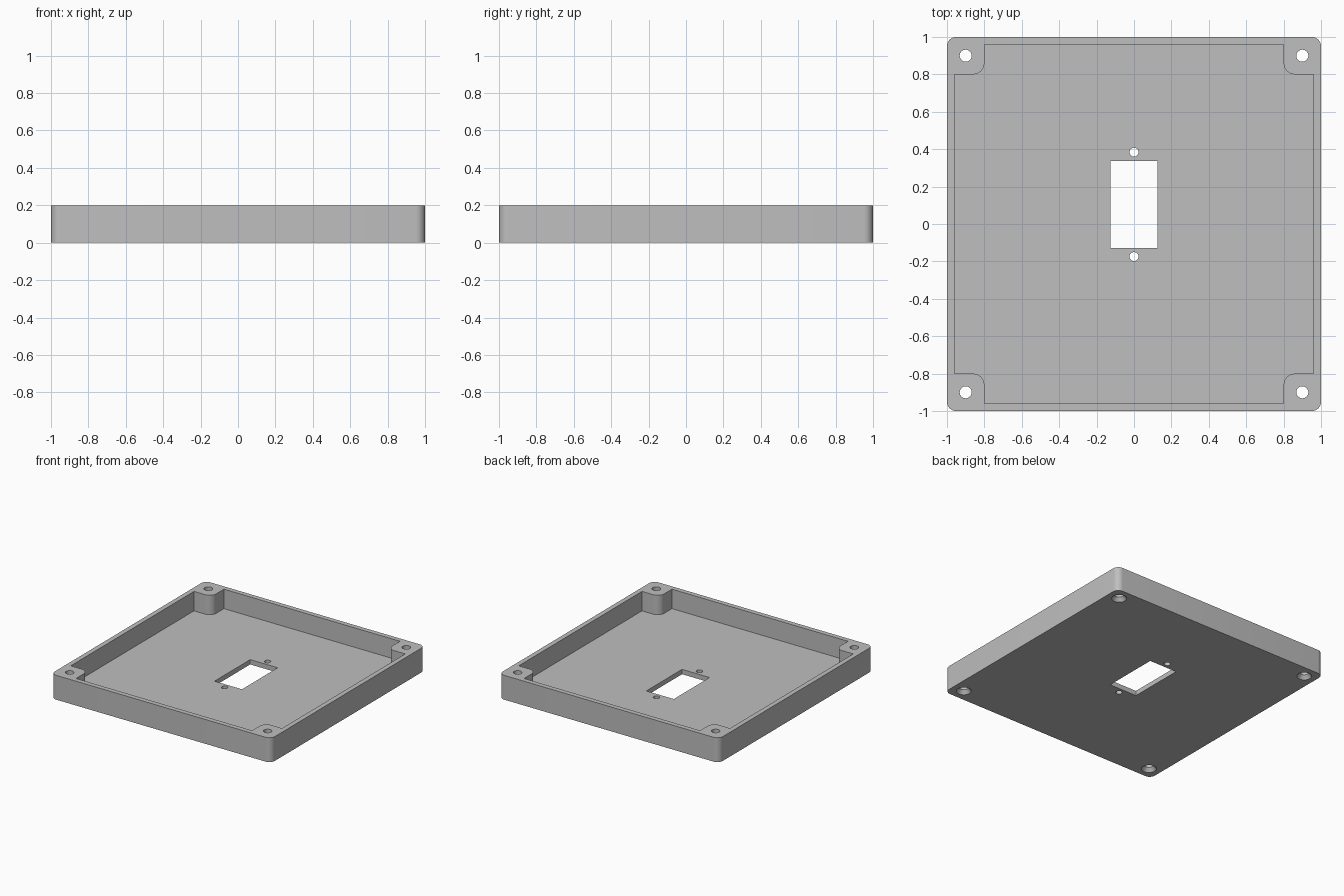
import bpy, bmesh, math

cube = bpy.data.objects.get("Cube")
if cube:
    bpy.data.objects.remove(cube, do_unlink=True)

# Main dimensions
HEIGHT, FLOOR = 0.2, 0.04
HALF, INNER, POST, SCREW = 1.0, 0.96, 0.8, 0.9
WINDOW_Y, WINDOW_X, WINDOW_HALF = 0.105, 0.125, 0.232

grey = bpy.data.materials.new("light grey")
grey.use_nodes = True
colour = (0.52, 0.52, 0.52, 1)
grey.diffuse_color = colour
grey.node_tree.nodes["Principled BSDF"].inputs["Base Color"].default_value = colour


def arc(cx, cy, r, start, end, steps=10):
    """Points along an arc, angles in degrees."""
    angles = [math.radians(start + (end - start) * i / steps) for i in range(steps + 1)]
    return [(cx + r * math.cos(a), cy + r * math.sin(a)) for a in angles]


def four_corners(points):
    """Repeat one corner's outline around the centre in quarter turns."""
    outline = []
    for _ in range(4):
        outline += points
        points = [(-y, x) for x, y in points]
    return outline


def loft(name, rings):
    """Closed solid through (outline, z) rings with matching point counts."""
    bm = bmesh.new()
    loops = [[bm.verts.new((x, y, z)) for x, y in pts] for pts, z in rings]
    n = len(loops[0])
    for low, high in zip(loops, loops[1:]):
        for i in range(n):
            j = (i + 1) % n
            bm.faces.new((low[i], low[j], high[j], high[i]))
    bm.faces.new(loops[0][::-1])
    bm.faces.new(loops[-1])
    bmesh.ops.recalc_face_normals(bm, faces=bm.faces)
    mesh = bpy.data.meshes.new(name)
    bm.to_mesh(mesh)
    bm.free()
    obj = bpy.data.objects.new(name, mesh)
    bpy.context.collection.objects.link(obj)
    mesh.materials.append(grey)
    return obj


def circle(x, y, r):
    return arc(x, y, r, 0, 360, 32)[:-1]


# Rounded outer block
r = 0.05
outer = four_corners(arc(HALF - r, HALF - r, r, 0, 90))
tray = loft("enclosure_lid", [(outer, 0), (outer, HEIGHT)])

# Cavity that leaves the rim and four rounded screw posts
r = 0.06
corner = [(INNER, POST)] + arc(POST + r, POST + r, r, 270, 180) + [(POST, INNER)]
cavity = four_corners(corner)
cutters = [loft("cavity_cutter", [(cavity, FLOOR), (cavity, HEIGHT + 0.1)])]

# Rectangular window in the floor
window = [(sx * WINDOW_X, WINDOW_Y + sy * WINDOW_HALF)
          for sx, sy in ((-1, -1), (1, -1), (1, 1), (-1, 1))]
cutters.append(loft("window_cutter", [(window, -0.1), (window, 0.1)]))

# Small mounting holes beside the window
for side in (-1, 1):
    hole = circle(0, WINDOW_Y + side * 0.279, 0.024)
    cutters.append(loft("mount_hole_cutter", [(hole, -0.1), (hole, 0.1)]))

# Countersunk screw holes through the posts
for sx in (-1, 1):
    for sy in (-1, 1):
        wide, narrow = (circle(sx * SCREW, sy * SCREW, q) for q in (0.056, 0.032))
        cutters.append(loft("screw_hole_cutter", [
            (wide, -0.1), (wide, 0), (narrow, 0.03), (narrow, HEIGHT + 0.1)]))

# Cut everything, then drop the cutters
for cutter in cutters:
    cutter.hide_render = True
    mod = tray.modifiers.new("cut", "BOOLEAN")
    mod.operation, mod.solver, mod.object = "DIFFERENCE", "EXACT", cutter
bpy.context.view_layer.objects.active = tray
tray.select_set(True)
for mod in list(tray.modifiers):
    bpy.ops.object.modifier_apply(modifier=mod.name)
for cutter in cutters:
    bpy.data.objects.remove(cutter, do_unlink=True)

bpy.ops.object.shade_smooth_by_angle(angle=math.radians(30))
